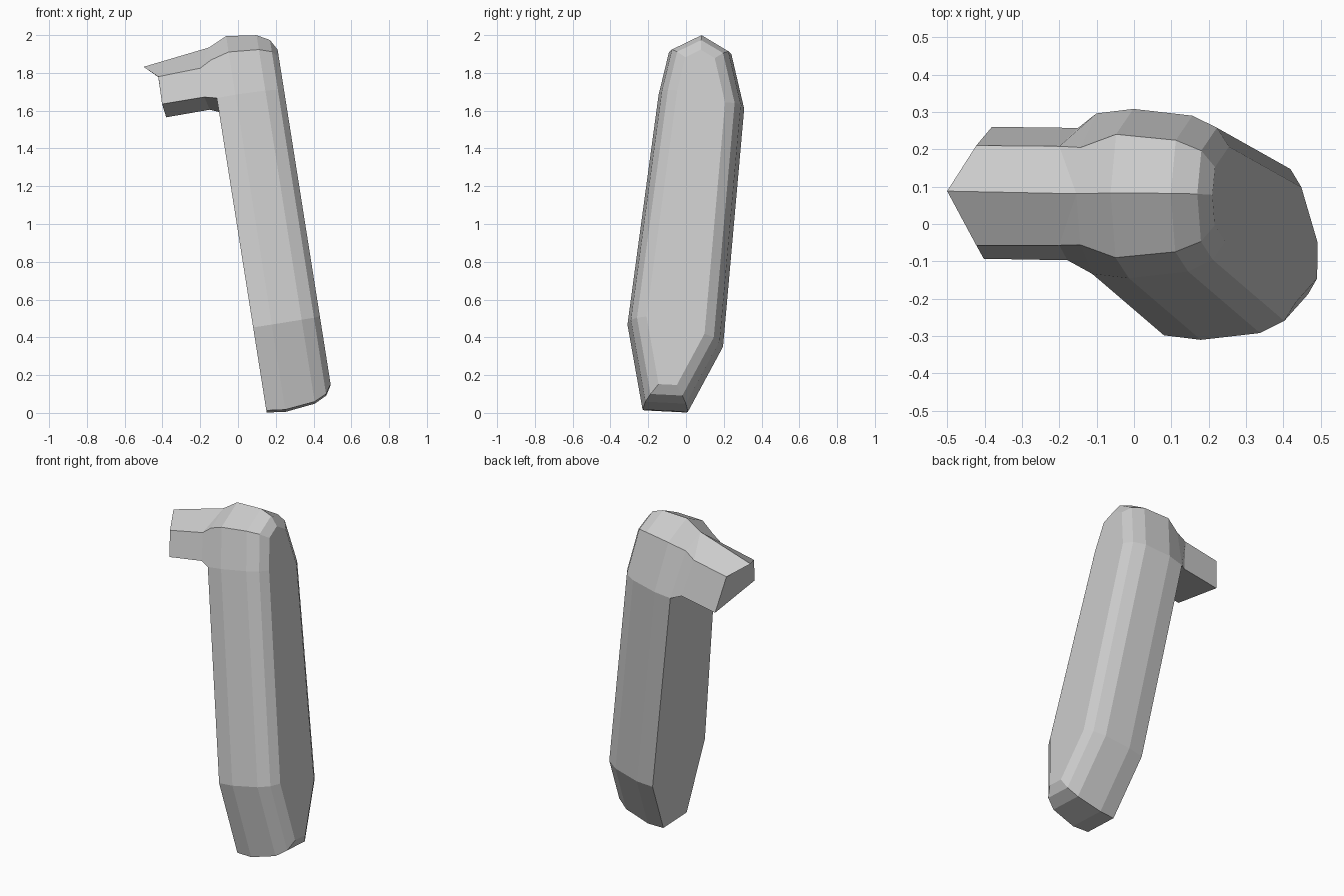
import bpy, bmesh, math
from mathutils import Vector

if "Cube" in bpy.data.objects:
    bpy.data.objects.remove(bpy.data.objects["Cube"])

TILT = math.radians(9)
C, S = math.cos(TILT), math.sin(TILT)


def inset(pts, low, high):
    """Mitred inward offset of a clockwise (y, w) outline."""
    out = []
    for i, p in enumerate(pts):
        p = Vector(p)
        a = (p - Vector(pts[i - 1])).normalized()
        b = (Vector(pts[(i + 1) % len(pts)]) - p).normalized()
        na, nb = Vector((a.y, -a.x)), Vector((b.y, -b.x))
        d = high if p.y > 1.8 else low
        out.append(p + (na + nb) * d / (1 + na.dot(nb)))
    return out


def loft(name, rings, start_faces, cap_end):
    """Skin closed rings of equal count and cap the ends."""
    bm = bmesh.new()
    rows = [[bm.verts.new(p) for p in ring] for ring in rings]
    n = len(rows[0])
    for r, q in zip(rows, rows[1:]):
        for i in range(n):
            j = (i + 1) % n
            bm.faces.new((r[i], r[j], q[j], q[i]))
    for f in start_faces:
        bm.faces.new([rows[0][i] for i in f])
    if cap_end:
        bm.faces.new(rows[-1])
    bmesh.ops.remove_doubles(bm, verts=bm.verts, dist=0.0005)
    bmesh.ops.recalc_face_normals(bm, faces=bm.faces)
    mesh = bpy.data.meshes.new(name)
    bm.to_mesh(mesh)
    bm.free()
    obj = bpy.data.objects.new(name, mesh)
    bpy.context.collection.objects.link(obj)
    return obj


# Side outline of the arm, clockwise inset direction, starting at the top ridge
outline = [(0.083, 1.98), (0.24, 1.885), (0.308, 1.59), (0.196, 0.315),
           (0.01, -0.034), (-0.23, -0.022), (-0.31, 0.434),
           (-0.145, 1.666), (-0.09, 1.895)]

# Layers across the thickness: position, inset of lower part, inset of top
layers = [(0.15, 0.012, 0.04), (0.25, 0, 0), (0.41, 0.018, 0.018),
          (0.476, 0.05, 0.05), (0.508, 0.1, 0.1)]
arm_rings = [[Vector((C * u - S * w, y, S * u + C * w))
              for y, w in inset(outline, lo, hi)] for u, lo, hi in layers]
loft("slanted_arm", arm_rings, [range(9)], True)

# Five-sided stub flaring into the top of the arm
tip = [(-0.5, 0.088, 1.832), (-0.422, 0.21, 1.778), (-0.38, 0.26, 1.565),
       (-0.402, -0.093, 1.635), (-0.422, -0.057, 1.78)]
ridge = arm_rings[0][0]
root = [ridge, (-0.2, 0.208, 1.82), (-0.15, 0.257, 1.605),
        (-0.178, -0.097, 1.672), (-0.2, -0.057, 1.825)]
joint = [arm_rings[0][i] for i in (0, 1, 2, 7, 8)]


def loft_stub():
    bm = bmesh.new()
    rows = [[bm.verts.new(p) for p in r] for r in (tip, root, joint)]
    for r, q in zip(rows, rows[1:]):
        for i in range(5):
            j = (i + 1) % 5
            ring = [r[i], r[j], q[j], q[i]]
            # the ridge point is shared by root and joint
            if r is rows[1]:
                ring = [v for v in ring if v is not rows[2][0]]
            bm.faces.new(ring)
    bm.faces.new([rows[0][i] for i in (0, 1, 4)])
    bm.faces.new(rows[0][1:])
    bmesh.ops.remove_doubles(bm, verts=bm.verts, dist=0.0005)
    bmesh.ops.recalc_face_normals(bm, faces=bm.faces)
    mesh = bpy.data.meshes.new("side_stub")
    bm.to_mesh(mesh)
    bm.free()
    bpy.context.collection.objects.link(bpy.data.objects.new("side_stub", mesh))


loft_stub()
